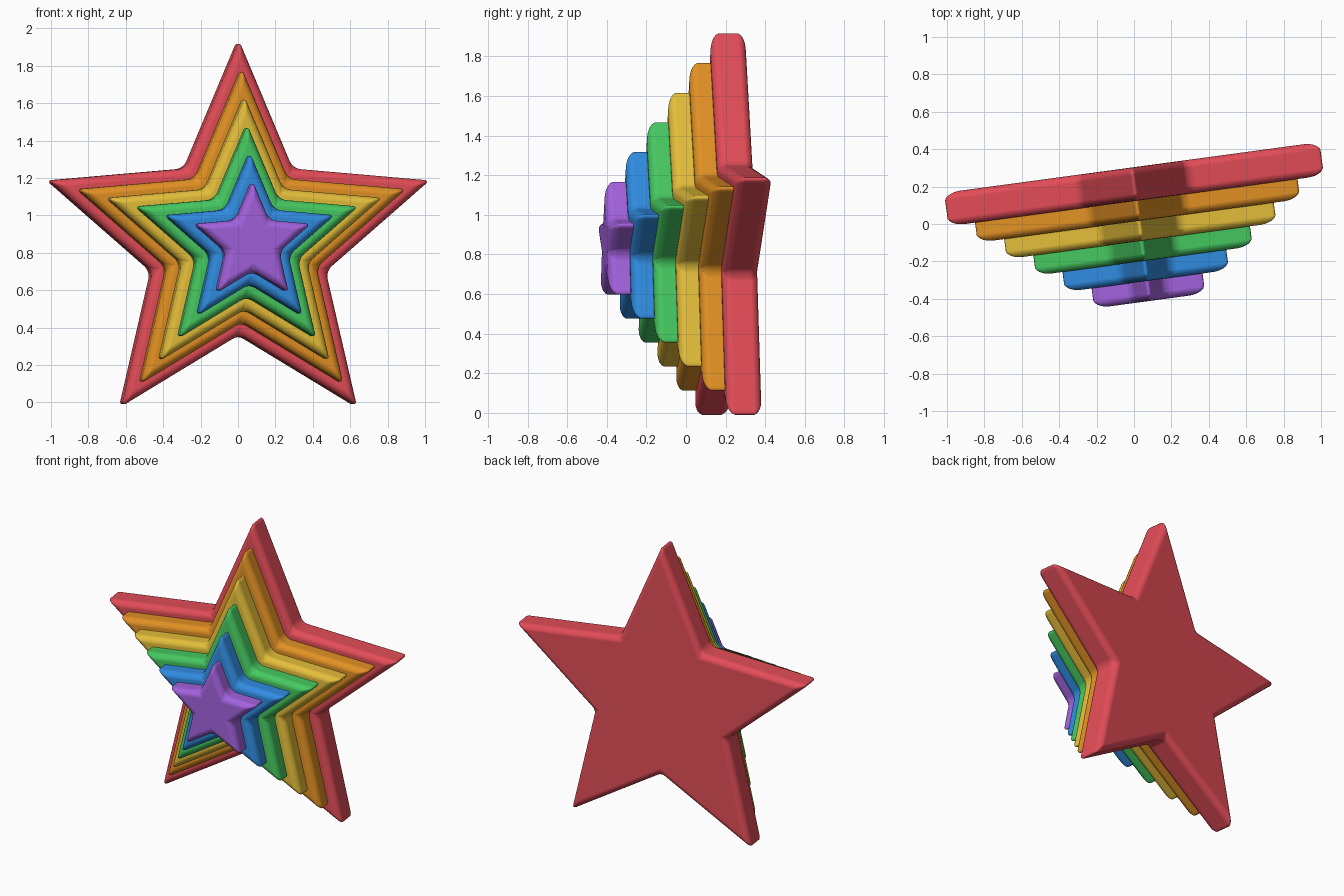
import bpy, bmesh, math
from mathutils import Matrix, Vector

if "Cube" in bpy.data.objects:
    bpy.data.objects.remove(bpy.data.objects["Cube"])

YAW = math.radians(7.7)      # the whole stack is turned slightly
DEPTH = 0.18                 # thickness of each layer
STEP = 0.108                 # forward offset between layers
CENTRE = Vector((0.0, 0.213, 0.853))


def linear(c):
    c /= 255
    return c / 12.92 if c <= 0.04045 else ((c + 0.055) / 1.055) ** 2.4


def material(name, rgb):
    mat = bpy.data.materials.new(name)
    mat.diffuse_color = (*[linear(c) for c in rgb], 1)
    mat.use_nodes = True
    mat.node_tree.nodes["Principled BSDF"].inputs["Base Color"].default_value = mat.diffuse_color
    return mat


def star_layer(name, radius, forward, mat):
    # five-pointed outline in the local xz plane, extruded along y
    bm = bmesh.new()
    ring = []
    for i in range(10):
        r = radius if i % 2 == 0 else radius * 0.455
        a = math.pi / 2 + i * math.pi / 5
        ring.append(bm.verts.new((r * math.cos(a), -DEPTH / 2, r * math.sin(a))))
    face = bm.faces.new(ring)
    ext = bmesh.ops.extrude_face_region(bm, geom=[face])
    moved = [v for v in ext["geom"] if isinstance(v, bmesh.types.BMVert)]
    bmesh.ops.translate(bm, verts=moved, vec=(0, DEPTH, 0))
    bmesh.ops.recalc_face_normals(bm, faces=bm.faces)
    for f in bm.faces:
        f.smooth = True
    mesh = bpy.data.meshes.new(name)
    bm.to_mesh(mesh)
    bm.free()
    mesh.materials.append(mat)
    obj = bpy.data.objects.new(name, mesh)
    bpy.context.collection.objects.link(obj)
    turn = Matrix.Rotation(YAW, 4, 'Z')
    obj.matrix_world = Matrix.Translation(CENTRE) @ turn @ Matrix.Translation((0, -forward, 0))
    # soft rounded rims and points
    bevel = obj.modifiers.new("rounded_edges", 'BEVEL')
    bevel.width = 0.04
    bevel.segments = 5
    bevel.limit_method = 'ANGLE'
    bevel.angle_limit = math.radians(25)
    bevel.use_clamp_overlap = False
    bevel.harden_normals = True
    return obj


# layers from the large back star to the small front star
layers = [
    ("red", (226, 76, 87)),
    ("orange", (226, 145, 36)),
    ("yellow", (228, 190, 58)),
    ("green", (70, 200, 96)),
    ("blue", (48, 140, 225)),
    ("purple", (163, 98, 222)),
]
for i, (colour, rgb) in enumerate(layers):
    star_layer(colour + "_star", 1.08 - 0.15 * i, STEP * i, material(colour, rgb))
